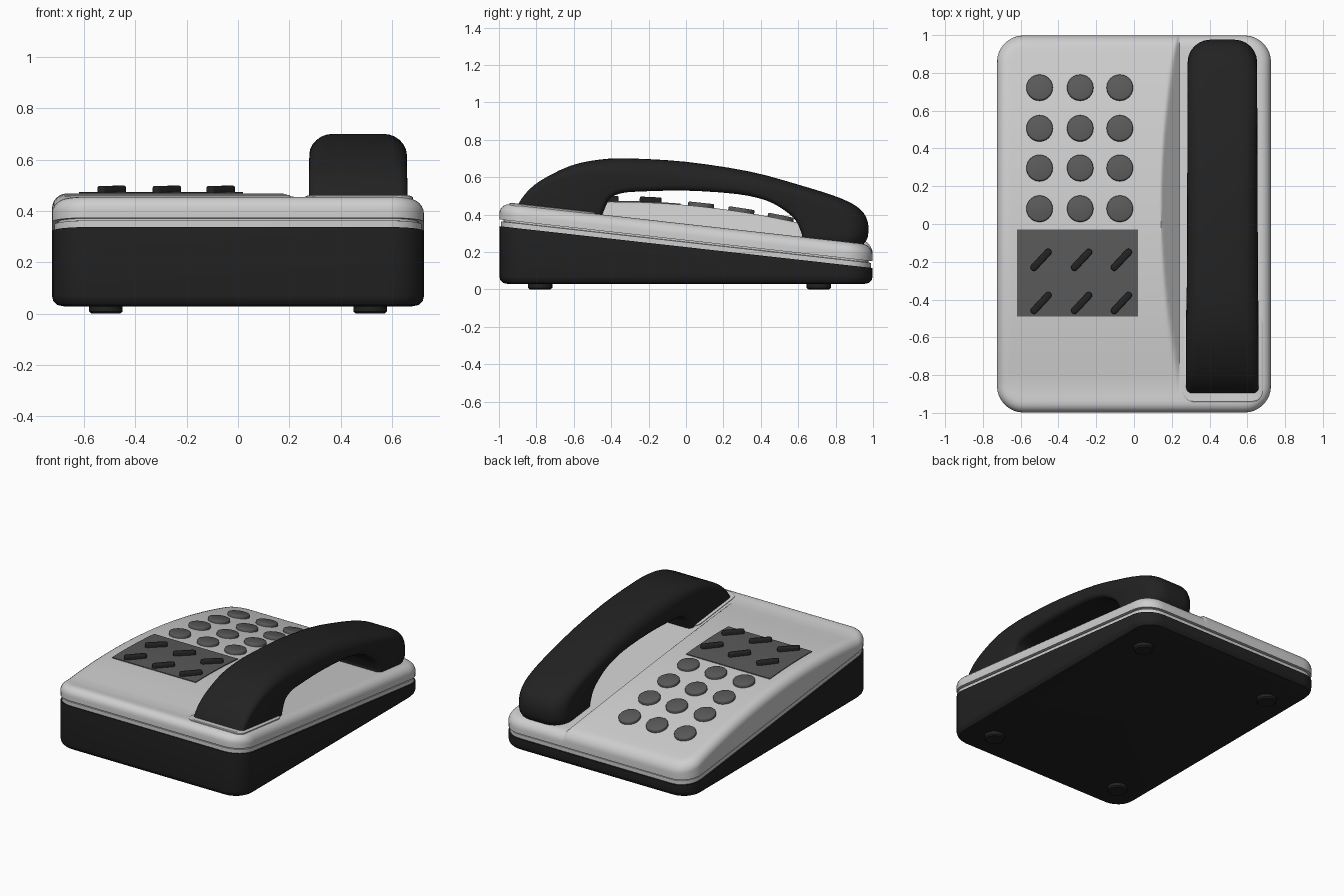
import bpy, bmesh, math
from mathutils import Vector, Matrix

if "Cube" in bpy.data.objects:
    bpy.data.objects.remove(bpy.data.objects["Cube"])

HX, HY, R = 0.725, 0.998, 0.14      # body outline half sizes and corner radius


def material(name, v):
    m = bpy.data.materials.new(name)
    m.diffuse_color = (v, v, v, 1)
    m.use_nodes = True
    m.node_tree.nodes["Principled BSDF"].inputs["Base Color"].default_value = m.diffuse_color
    return m


LIGHT = material("light grey plastic", 0.62)
BLACK = material("black plastic", 0.016)
GREY = material("dark grey keys", 0.10)


def finish(name, bm, mat, angle=35):
    bmesh.ops.remove_doubles(bm, verts=bm.verts, dist=1e-5)
    bmesh.ops.recalc_face_normals(bm, faces=bm.faces)
    me = bpy.data.meshes.new(name)
    bm.to_mesh(me)
    bm.free()
    me.materials.append(mat)
    ob = bpy.data.objects.new(name, me)
    bpy.context.collection.objects.link(ob)
    bpy.ops.object.select_all(action='DESELECT')
    ob.select_set(True)
    bpy.context.view_layer.objects.active = ob
    bpy.ops.object.shade_smooth_by_angle(angle=math.radians(angle))
    return ob


def loft(name, rings, mat, matrix=None, angle=35):
    """Skin a list of equal-length rings and cap both ends."""
    bm = bmesh.new()
    vs = [[bm.verts.new(p) for p in ring] for ring in rings]
    n = len(rings[0])
    for a, b in zip(vs, vs[1:]):
        for i in range(n):
            j = (i + 1) % n
            bm.faces.new((a[i], a[j], b[j], b[i]))
    bm.faces.new(vs[0])
    bm.faces.new(vs[-1])
    if matrix:
        bm.transform(matrix)
    return finish(name, bm, mat, angle)


def outline(hx, hy, r, n=6):
    """Rounded rectangle as (x, y) points."""
    pts = []
    for k, (sx, sy) in enumerate(((1, 1), (-1, 1), (-1, -1), (1, -1))):
        for i in range(n + 1):
            a = math.pi / 2 * (k + i / n)
            pts.append((sx * (hx - r) + r * math.cos(a), sy * (hy - r) + r * math.sin(a)))
    return pts


def body_ring(inset, zf):
    return [(x, y, zf(y)) for x, y in outline(HX - inset, HY - inset, R - inset)]


# Height functions of the sloped housing
def plane(y):
    return 0.35 - 0.112 * y


def bump(y):
    return max(0.0, 0.102 * (1 - ((y - 0.1) / 0.95) ** 2))


def top(x, y):
    return plane(y) + max(0.0, min(bump(y), (0.24 - x) * 1.05))


def edge_distance(x, y):
    qx, qy = abs(x) - HX + R, abs(y) - HY + R
    return R - math.hypot(max(qx, 0), max(qy, 0)) - min(max(qx, qy), 0)


# Dark wedge base
loft("base", [body_ring(0.05, lambda y: 0.028), body_ring(0.02, lambda y: 0.034),
              body_ring(0.005, lambda y: 0.05), body_ring(0, lambda y: 0.07),
              body_ring(0, lambda y: 0.226 - 0.112 * y)], BLACK)

# Light seam strip with groove above it
loft("seam_strip", [body_ring(0.009, lambda y: 0.224 - 0.112 * y),
                    body_ring(0.009, lambda y: 0.252 - 0.112 * y),
                    body_ring(0.022, lambda y: 0.254 - 0.112 * y),
                    body_ring(0.022, lambda y: 0.268 - 0.112 * y)], LIGHT)

# Top cover: grid following the arched keypad side and flat handset side
ER = 0.058
edge = [HX - R + R * math.sin(math.radians(a)) for a in range(0, 91, 10)]
xs = [-x for x in reversed(edge)] + [-0.4, -0.2, 0.0, 0.1]
xs += [0.12 + 0.008 * i for i in range(18)] + [0.35, 0.47] + edge
ends = [1, 0.998, 0.993, 0.984, 0.972, 0.957, 0.938, 0.91, 0.87]
ts = [-t for t in ends] + [-0.8 + 0.08 * i for i in range(21)] + ends[::-1]
bm = bmesh.new()
grid = []
for x in xs:
    q = max(0, abs(x) - HX + R)
    ymax = HY - R + math.sqrt(max(0, R * R - q * q))
    col = []
    for t in ts:
        y = t * ymax
        d = max(0, ER - max(0, edge_distance(x, y)))
        col.append(bm.verts.new((x, y, top(x, y) - ER + math.sqrt(max(0, ER * ER - d * d)))))
    grid.append(col)
for a, b in zip(grid, grid[1:]):
    for j in range(len(ts) - 1):
        bm.faces.new((a[j], b[j], b[j + 1], a[j + 1]))
rim = [e for e in bm.edges if e.is_boundary]
skirt = bmesh.ops.extrude_edge_only(bm, edges=rim)["geom"]
for v in skirt:
    if isinstance(v, bmesh.types.BMVert):
        v.co.z = 0.262 - 0.112 * v.co.y
bmesh.ops.holes_fill(bm, edges=[e for e in bm.edges if e.is_boundary], sides=0)
finish("top_cover", bm, LIGHT, 40)

# Cradle pad around the front of the handset
loft("cradle_pad", [[(0.47 + x, -0.71 + y, plane(-0.71 + y) + h)
                     for x, y in outline(0.212 - i, 0.235 - i, 0.06 - i)]
                    for i, h in ((0, -0.01), (0, 0.004), (0.006, 0.008))], LIGHT)


# Handset: cross-sections between an outer and an inner side curve
stations = [  # outer y, z, inner y, z, half width, outer corner radius
    (-0.905, 0.442, -0.45, 0.392, 0.192, 0.03), (-0.86, 0.51, -0.435, 0.43, 0.192, 0.035),
    (-0.78, 0.58, -0.42, 0.465, 0.191, 0.05), (-0.62, 0.66, -0.395, 0.495, 0.190, 0.07),
    (-0.46, 0.694, -0.34, 0.515, 0.189, 0.085), (-0.3, 0.70, -0.25, 0.523, 0.188, 0.09),
    (0, 0.682, 0, 0.528, 0.187, 0.09), (0.34, 0.63, 0.27, 0.51, 0.186, 0.09),
    (0.6, 0.56, 0.43, 0.475, 0.185, 0.095), (0.82, 0.49, 0.53, 0.42, 0.184, 0.105),
    (0.93, 0.43, 0.585, 0.37, 0.184, 0.115), (0.972, 0.36, 0.61, 0.32, 0.184, 0.12),
    (0.972, 0.28, 0.62, 0.29, 0.184, 0.12), (0.95, 0.243, 0.615, 0.275, 0.18, 0.12)]


def smooth_stations(st, steps=3):
    out = []
    for i in range(len(st) - 1):
        p = [Vector(st[max(0, min(len(st) - 1, i + k))]) for k in (-1, 0, 1, 2)]
        for s in range(steps):
            t = s / steps
            out.append(0.5 * (2 * p[1] + (p[2] - p[0]) * t
                              + (2 * p[0] - 5 * p[1] + 4 * p[2] - p[3]) * t * t
                              + (3 * p[1] - p[0] - 3 * p[2] + p[3]) * t ** 3))
    return out + [Vector(st[-1])]


def handset_ring(s):
    o, i, w, r = Vector((0, s[0], s[1])), Vector((0, s[2], s[3])), s[4], s[5]
    length = (o - i).length
    u = (o - i) / length
    half = [(w - r + r * math.sin(a), length - r + r * math.cos(a))
            for a in [math.pi / 12 * k for k in range(7)]]
    ri = 0.03
    half += [(w - ri + ri * math.cos(a), ri - ri * math.sin(a))
             for a in [math.pi / 6 * k for k in range(4)]]
    half += [(-x, d) for x, d in reversed(half)]
    return [Vector((0.468 + x, 0, 0)) + i + u * d for x, d in half]


loft("handset", [handset_ring(s) for s in smooth_stations(stations)], BLACK, angle=45)


def on_top(x, y, turn=0):
    """Matrix that seats a part on the arched cover."""
    slope = (top(x, y + 0.01) - top(x, y - 0.01)) / 0.02
    return (Matrix.Translation((x, y, top(x, y))) @ Matrix.Rotation(math.atan(slope), 4, 'X')
            @ Matrix.Rotation(turn, 4, 'Z'))


def button(name, hx, hy, r, height, mat, matrix):
    b = 0.007
    rings = [[(x, y, z) for x, y in outline(hx - i, hy - i, r - i)]
             for i, z in ((0, -0.01), (0, height - b), (b * 0.3, height - b * 0.3), (b, height))]
    loft(name, rings, mat, matrix, 50)


# Round dial keys
COLS = (-0.5, -0.285, -0.075)
for y in (0.08, 0.295, 0.505, 0.72):
    for x in COLS:
        button("dial_key", 0.07, 0.07, 0.07, 0.02, GREY, on_top(x, y))

# Function panel: thin plate that follows the arch
rows = [-0.49 + 0.046 * k for k in range(11)]
loft("function_panel", [[(x, y, top(x, y) + h) for x, h in
                         ((-0.62, -0.005), (0.02, -0.005), (0.02, 0.005), (-0.62, 0.005))]
                        for y in rows], GREY)

# Slanted function keys
for y in (-0.19, -0.418):
    for x in COLS:
        button("function_key", 0.073, 0.018, 0.0179, 0.03, BLACK,
               on_top(x + 0.008, y, math.radians(47)))

# Feet
for x in (-0.515, 0.515):
    for y in (-0.78, 0.71):
        loft("foot", [[(x + px, y + py, z) for px, py in outline(r, r, r)]
                      for r, z in ((0.055, 0), (0.065, 0.008), (0.065, 0.04))], BLACK)
